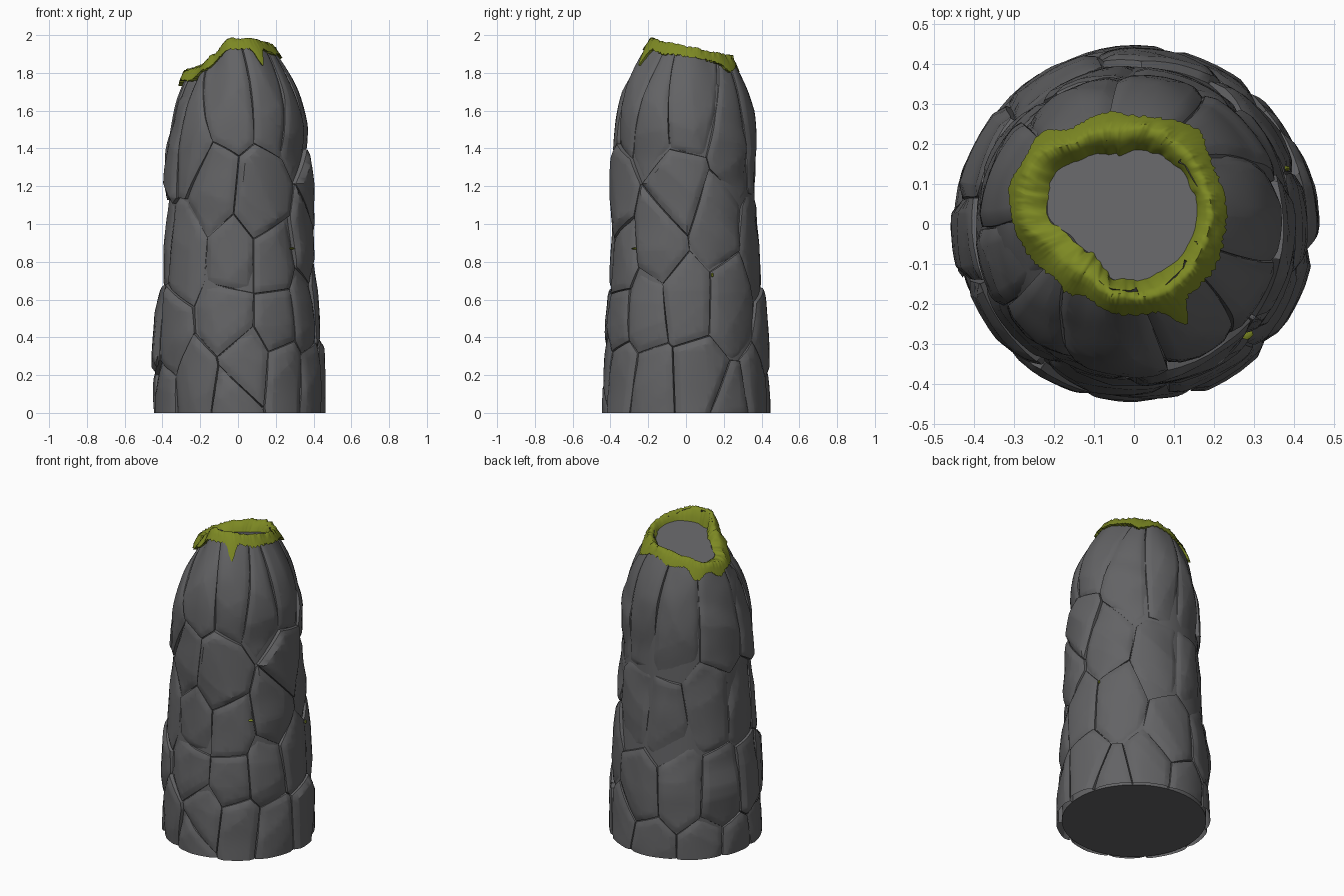
import bpy, bmesh, math, random
from mathutils import Vector, noise

if "Cube" in bpy.data.objects:
    bpy.data.objects.remove(bpy.data.objects["Cube"])

random.seed(7)
TAU = 2 * math.pi
CX, CY = -0.04, 0.03                      # centre of the top rim


def material(name, rgb):
    m = bpy.data.materials.new(name)
    m.diffuse_color = (*rgb, 1)
    m.use_nodes = True
    m.node_tree.nodes["Principled BSDF"].inputs["Base Color"].default_value = m.diffuse_color
    return m


ROCK = material("dark_rock", (0.125, 0.125, 0.13))
MOSS = material("moss_green", (0.205, 0.25, 0.017))

# rim tables, one value every 30 degrees starting at +x
OUTER = [.235, .23, .23, .21, .21, .25, .245, .195, .18, .215, .235, .235]
INNER = [.195, .185, .17, .14, .155, .18, .17, .125, .12, .165, .18, .19]
TOP = [1.925, 1.90, 1.885, 1.875, 1.85, 1.815, 1.80, 1.82, 1.89, 1.975, 1.975, 1.95]
PROFILE = [(0, .448), (.4, .44), (.8, .410), (1.0, .396), (1.4, .383), (2.1, .37)]


def around(table, a):
    f = (a % TAU) / TAU * 12
    i, t = int(f) % 12, f - int(f)
    t = t * t * (3 - 2 * t)
    return table[i] * (1 - t) + table[(i + 1) % 12] * t


def profile(v):
    for (v0, r0), (v1, r1) in zip(PROFILE, PROFILE[1:]):
        if v <= v1:
            return r0 + (r1 - r0) * (v - v0) / (v1 - v0)
    return PROFILE[-1][1]


def column(a, v, off=0.0):
    """Point on the tapering column at angle a and height parameter v (0 to 2)."""
    t = max(0, (v - 1.4) / 0.6) ** 2.5
    r = profile(v) * (1 - t) + around(OUTER, a) * t + off
    z = v if v < 1.2 else 1.2 + (v - 1.2) * (around(TOP, a) - 1.2) / 0.8
    return Vector((CX * t + r * math.cos(a), CY * t + r * math.sin(a), z))


def finish(name, bm, mat, angle=28):
    bmesh.ops.recalc_face_normals(bm, faces=bm.faces)
    me = bpy.data.meshes.new(name)
    bm.to_mesh(me)
    bm.free()
    me.materials.append(mat)
    me.shade_smooth()
    me.set_sharp_from_angle(angle=math.radians(angle))
    ob = bpy.data.objects.new(name, me)
    bpy.context.collection.objects.link(ob)
    return ob


def loft(bm, rings):
    rows = [[bm.verts.new(p) for p in ring] for ring in rings]
    n = len(rows[0])
    for lo, hi in zip(rows, rows[1:]):
        for i in range(n):
            j = (i + 1) % n
            bm.faces.new((lo[i], lo[j], hi[j], hi[i]))
    return rows


def cap_point(a, k=1.0):
    r = around(INNER, a) * k
    x, y = CX + r * math.cos(a), CY + r * math.sin(a)
    return Vector((x, y, 1.865 + 0.24 * x - 0.2 * y))


# inner core, closed below and capped by the sloping top
N = 96
ANG = [TAU * i / N for i in range(N)]
bm = bmesh.new()
rings = [[column(a, v, -0.028) for a in ANG] for v in [i * 0.1 for i in range(19)]]
rings.append([cap_point(a, 1.04) for a in ANG])
rows = loft(bm, rings)
bm.faces.new(rows[0])
bm.faces.new(rows[-1])
finish("core", bm, ROCK)

# stones: angle in degrees, height of the centre, lift in thousandths
SEEDS = [(-95, 1.66, 0), (-58, 1.66, 0), (-135, 1.42, 2), (-72, 1.13, 16), (-112, 1.2, -4),
         (-20, .9, 8), (-94, .80, -8), (-62, .79, -4), (-60, .5, 2), (-97, .52, -6),
         (-138, .84, -6), (-150, .42, 8), (-84, .25, -6), (-95, .05, -2), (-54, .2, 4),
         (-120, .12, 0), (-25, .14, 6), (-32, .53, -4), (0, 1.63, -6), (45, 1.42, -5),
         (-32, 1.58, -4), (-5, 1.17, 14), (23, 1.0, -2), (0, .6, 2), (36, .58, 0),
         (8, .16, 16), (62, .08, 0), (34, -.02, 0), (78, 1.45, -6), (112, 1.42, -8),
         (163, 1.42, 2), (200, 1.42, 2), (147, .92, -10), (184, .9, -12), (73, .85, -14),
         (106, .8, -14), (120, .45, -2), (155, .42, 8), (188, .44, 14), (95, .0, 0),
         (140, .0, -4), (168, -.02, -2), (200, .08, -4), (84, .42, 0)]
K = 0.62                                  # below 1 makes the stones taller than wide
RAD = 0.4
EDGE = 0.003                              # steep side of each stone


def make_stone(index, deg, height, lift):
    a0 = math.radians(deg)
    planes = []
    for d2, h2, _ in SEEDS:
        if (d2, h2) == (deg, height):
            continue
        du = ((d2 - deg + 180) % 360 - 180) * math.pi / 180 * RAD
        dz = h2 - height
        dist = du * du + (K * dz) ** 2
        if dist < 0.6:
            no = Vector((du, K * K * dz, 0)).normalized()
            planes.append((dist, Vector((du / 2, height + dz / 2, 0)), no))
    planes.sort(key=lambda p: p[0])
    bm = bmesh.new()
    nu, nv = 24, 56
    grid = [[bm.verts.new((-.48 + .96 * i / nu, 2 * j / nv, 0)) for i in range(nu + 1)]
            for j in range(nv + 1)]
    for j in range(nv):
        for i in range(nu):
            bm.faces.new((grid[j][i], grid[j][i + 1], grid[j + 1][i + 1], grid[j + 1][i]))

    def cut(co, no, clear):
        bmesh.ops.bisect_plane(bm, geom=bm.verts[:] + bm.edges[:] + bm.faces[:],
                               plane_co=co, plane_no=no, clear_outer=clear)

    # clip to the cell, then score the bevel lines and the facet creases
    for _, co, no in planes:
        if any((v.co - co).dot(no) > 1e-5 for v in bm.verts):
            cut(co, no, True)
    near = [(co, no) for _, co, no in planes
            if max((v.co - co).dot(no) for v in bm.verts) > -0.002]
    for co, no in near:
        for inset in (EDGE, 0.035):
            cut(co - no * inset, no, False)
    facets = []
    for _ in range(3):
        t = random.uniform(0, TAU)
        no = Vector((math.cos(t), math.sin(t), 0))
        co = Vector((0, max(height, .08), 0)) + no * random.uniform(0.03, 0.09)
        facets.append((co, no, random.uniform(0.06, 0.2)))
        cut(co, no, False)
    # raise the stone from the cracks
    tilt = random.uniform(-0.04, 0.04)
    for v in bm.verts:
        p = v.co.copy()
        d = min([(co - p).dot(no) for co, no in near])
        body = lift / 1000 + tilt * (p.y - height)
        body -= min(0.018, max(max(0, (p - co).dot(no)) * s for co, no, s in facets))
        body += 0.006 * noise.noise(Vector((p.x * 6, p.y * 5, index)))
        if p.y > 1.7:                     # tuck the top under the moss
            body = min(body, 0.004 * (2 - p.y) / 0.3 - 0.002)
        edge = min(body - 0.009, -0.006)
        if d < EDGE:
            off = -0.032 + (edge + 0.032) * max(d, 0) / EDGE
        else:
            off = body + (edge - body) * max(0, (0.035 - d) / (0.035 - EDGE)) ** 1.6
        v.co = column(a0 + p.x / RAD, p.y, off)
    finish(f"stone_{index:02d}", bm, ROCK)


for n, (deg, height, lift) in enumerate(SEEDS, 1):
    make_stone(n, deg, height, lift)

# moss rim: ragged drips outside, lumpy crest, smooth drop to the cap
DRIPS = [(-60, 5, .09), (-85, 8, .01), (50, 12, .05), (100, 14, .03), (135, 9, .08),
         (165, 10, .05), (205, 14, .03), (-30, 10, .01), (235, 7, .03)]
M = 260
CREST = [(0, .004), (.2, .010), (.5, .010), (.8, .003), (1.0, -.008)]
rings = [[] for _ in range(9)]
for i in range(M):
    a = TAU * i / M
    drip = 0.045 + random.uniform(-.007, .007)
    for deg, wide, length in DRIPS:
        dd = (math.degrees(a) - deg + 180) % 360 - 180
        drip += length * math.exp(-(dd / wide) ** 2)
    for k, off in enumerate((-0.03, 0.005, 0.007, 0.006)):
        f = 1 - max(0, k - 1) / 3
        rings[k].append(column(a, 2 - drip * f, off))
    out, inn = column(a, 2.0, 0.004), cap_point(a)
    for k, (t, up) in enumerate(CREST):
        p = out.lerp(inn, t)
        p.z = out.z * (1 - t * t) + inn.z * t * t + up
        lump = 0.006 * noise.noise(Vector((math.cos(a) * 9, math.sin(a) * 9, k * .4)))
        jag = random.uniform(-.006, .006) if k == 0 else random.uniform(0, .004) * (k == 1)
        rings[4 + k].append(p + Vector((lump, lump, (lump + jag) * (k < 4))))
bm = bmesh.new()
loft(bm, rings)
finish("moss_rim", bm, MOSS, 75)


# small tufts caught in the cracks
def tuft(name, deg, v, size, mat, off=-0.005):
    bm = bmesh.new()
    bmesh.ops.create_icosphere(bm, subdivisions=2, radius=1)
    centre = column(math.radians(deg), v, off)
    for w in bm.verts:
        w.co = centre + Vector([c * s * random.uniform(.7, 1.1) for c, s in zip(w.co, size)])
    finish(name, bm, mat)


tuft("moss_tuft_front", -44, .87, (.016, .016, .006), MOSS, -.012)
tuft("moss_tuft_side", 20, .73, (.008, .008, .012), MOSS, -.008)
tuft("rubble_clump", 191, .29, (.022, .05, .05), ROCK)
